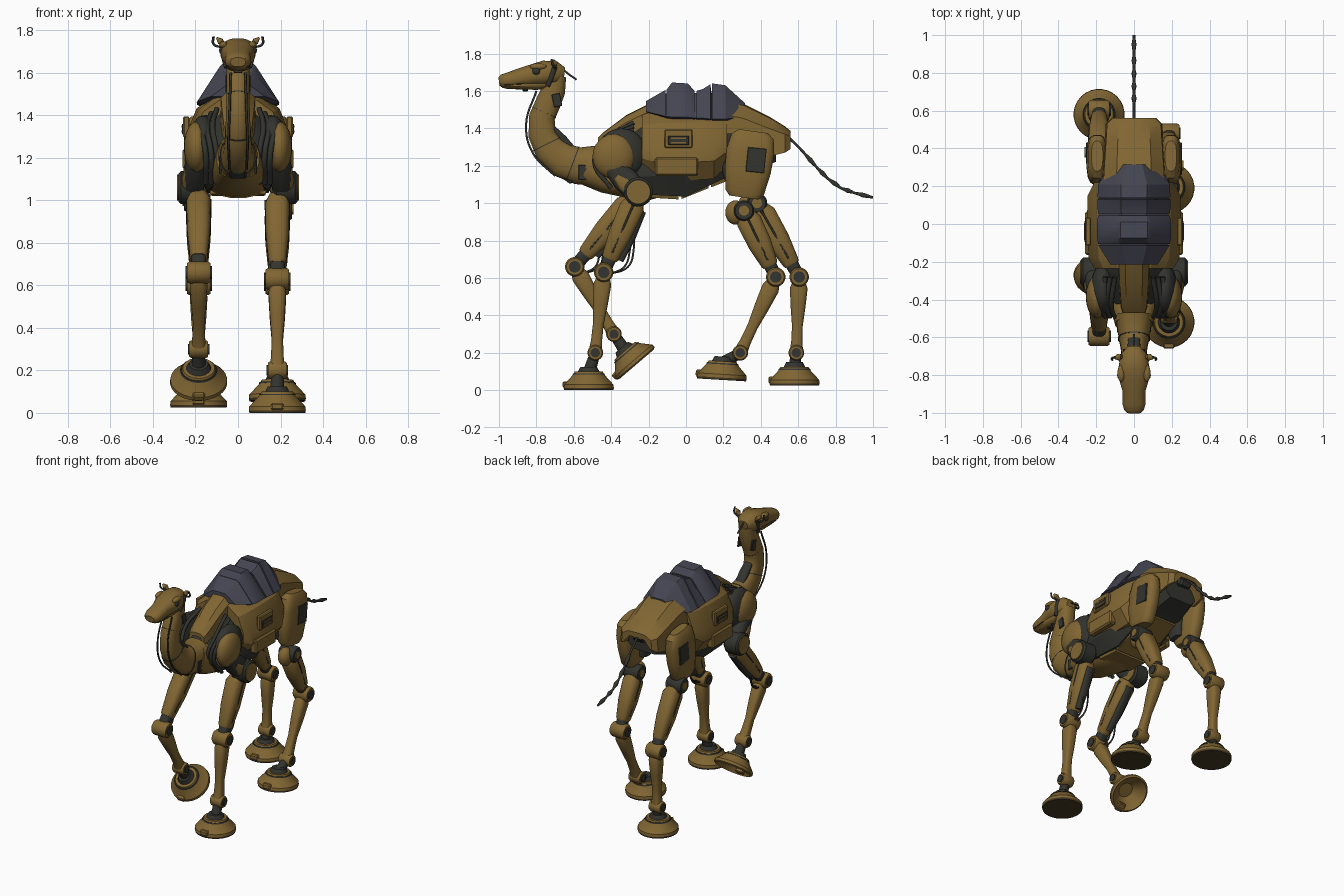
import bpy, bmesh, math
from mathutils import Vector, Matrix

if "Cube" in bpy.data.objects:
    bpy.data.objects.remove(bpy.data.objects["Cube"])


def material(name, r, g, b):
    m = bpy.data.materials.new(name)
    m.use_nodes = True
    m.diffuse_color = (r, g, b, 1)
    m.node_tree.nodes["Principled BSDF"].inputs["Base Color"].default_value = (r, g, b, 1)
    return m


BRONZE = material("bronze armour", .22, .133, .033)
DARK = material("dark mechanism", .033, .034, .028)
SLATE = material("slate saddle", .06, .06, .085)
SOLE = material("dark brown sole", .06, .042, .018)


def finish(bm, name, mat, angle=35):
    bmesh.ops.recalc_face_normals(bm, faces=bm.faces)
    mesh = bpy.data.meshes.new(name)
    bm.to_mesh(mesh)
    bm.free()
    obj = bpy.data.objects.new(name, mesh)
    bpy.context.collection.objects.link(obj)
    mesh.materials.append(mat)
    for o in bpy.context.selected_objects:
        o.select_set(False)
    obj.select_set(True)
    bpy.context.view_layer.objects.active = obj
    bpy.ops.object.shade_smooth_by_angle(angle=math.radians(angle))


def skin(bm, rings):
    n = len(rings[0])
    for a, b in zip(rings, rings[1:]):
        for i in range(n):
            j = (i + 1) % n
            bm.faces.new((a[i], a[j], b[j], b[i]))
    bm.faces.new(rings[0])
    bm.faces.new(rings[-1])


def sweep(name, pts, mat, sides=16, square=2, axis=None):
    """Skin rings along a path of (x, y, z, half width, half depth)."""
    bm = bmesh.new()
    path = [Vector(p[:3]) for p in pts]
    rings = []
    for i, p in enumerate(pts):
        t = axis or (path[min(i + 1, len(pts) - 1)] - path[max(i - 1, 0)]).normalized()
        ref = Vector((0, 1, 0)) if abs(t.x) > .8 else Vector((1, 0, 0))
        lat = (ref - t * ref.dot(t)).normalized()
        up = t.cross(lat)
        ring = []
        for k in range(sides):
            a = math.tau * (k + .5) / sides
            c, s = [math.copysign(abs(v) ** (2 / square), v) for v in (math.cos(a), math.sin(a))]
            ring.append(bm.verts.new(path[i] + lat * c * p[3] + up * s * p[4]))
        rings.append(ring)
    skin(bm, rings)
    finish(bm, name, mat)


def loft(name, stations, half, mat):
    """Skin a mirrored section along y; stations are (y, top, bottom, half width)."""
    bm = bmesh.new()
    section = half + [(-u, v) for u, v in reversed(half) if u]
    skin(bm, [[bm.verts.new((u * w, y, lo + v * (top - lo))) for u, v in section]
              for y, top, lo, w in stations])
    finish(bm, name, mat, 25)


def box(name, centre, size, mat, tilt=0):
    bm = bmesh.new()
    bmesh.ops.create_cube(bm, size=1)
    bmesh.ops.scale(bm, vec=size, verts=bm.verts)
    bmesh.ops.bevel(bm, geom=bm.edges[:], offset=min(size) * .2, segments=1, affect='EDGES')
    bm.transform(Matrix.Translation(centre) @ Matrix.Rotation(tilt, 4, 'X'))
    finish(bm, name, mat, 20)


def ball(name, centre, size, mat):
    bm = bmesh.new()
    bmesh.ops.create_uvsphere(bm, u_segments=20, v_segments=12, radius=1)
    bmesh.ops.scale(bm, vec=size, verts=bm.verts)
    bmesh.ops.translate(bm, vec=centre, verts=bm.verts)
    finish(bm, name, mat)


def pivot(name, x, y, z, r, half, mat=BRONZE, hub=DARK, core=.6):
    """Joint drum lying across x with a hub on each end."""
    sweep(name, [(x - half, y, z, r * .85, r * .85), (x - half * .8, y, z, r, r),
                 (x + half * .8, y, z, r, r), (x + half, y, z, r * .85, r * .85)], mat, 20)
    h = half + .006
    sweep(name + "_hub", [(x - h, y, z, r * core, r * core), (x + h, y, z, r * core, r * core)], hub)


def cable(name, pts, r=.008):
    curve = bpy.data.curves.new(name, 'CURVE')
    curve.dimensions = '3D'
    curve.bevel_depth, curve.bevel_resolution, curve.resolution_u = r, 1, 6
    sp = curve.splines.new('BEZIER')
    sp.bezier_points.add(len(pts) - 1)
    for bp, p in zip(sp.bezier_points, pts):
        bp.co = p
        bp.handle_left_type = bp.handle_right_type = 'AUTO'
    obj = bpy.data.objects.new(name, curve)
    bpy.context.collection.objects.link(obj)
    curve.materials.append(DARK)


def limb(name, a, b, shape, mat=BRONZE, square=3):
    """Limb segment; shape lists (fraction, half width, half depth)."""
    a, b = Vector(a), Vector(b)
    sweep(name, [(*a.lerp(b, f), w, d) for f, w, d in shape], mat, 16, square)


# Torso: dark core, side shell, rear cover, spine plate, belly plates and chest
HULL = [(0, 1), (.42, .97), (.78, .8), (1, .45), (1, .25), (.72, 0), (0, 0)]
loft("torso_core", [(-.46, 1.25, 1.1, .1), (-.36, 1.34, 1.07, .16), (-.2, 1.44, 1.045, .2),
                    (0, 1.48, 1.035, .2), (.2, 1.48, 1.13, .18), (.48, 1.36, 1.22, .12)], HULL, DARK)
loft("side_shell", [(-.235, 1.48, 1.16, .21), (-.18, 1.5, 1.13, .24), (0, 1.51, 1.12, .25),
                    (.15, 1.51, 1.13, .245), (.22, 1.5, 1.2, .21)], HULL, BRONZE)
COVER = [(0, 1), (.55, .97), (.95, .7), (1, 0), (.9, 0), (.5, .6), (0, .65)]
loft("rear_cover", [(.2, 1.55, 1.3, .17), (.31, 1.53, 1.27, .165), (.45, 1.46, 1.25, .155),
                    (.53, 1.41, 1.27, .15), (.56, 1.385, 1.29, .12)], COVER, BRONZE)
loft("spine_plate", [(-.47, 1.35, 1.28, .06), (-.44, 1.38, 1.29, .07), (-.32, 1.47, 1.34, .08),
                     (-.18, 1.54, 1.4, .085)], COVER, BRONZE)
PLATE = [(.8, 1), (1, .6), (.85, 0)]
for i, (y0, z0, y1, z1, w) in enumerate([(-.2, 1.03, -.04, 1.02, .15), (-.025, 1.022, .12, 1.08, .15),
                                         (.135, 1.085, .3, 1.15, .13)]):
    loft(f"belly_plate_{i}", [(y0, z0 + .09, z0, w), (y1, z1 + .09, z1, w * .95)], PLATE, BRONZE)
sweep("chest", [(0, -.08, 1.1, .12, .05), (0, -.2, 1.1, .14, .09), (0, -.3, 1.12, .14, .095),
                (0, -.42, 1.16, .13, .11), (0, -.53, 1.2, .1, .105)], BRONZE, 16, 2.5)
box("tail_mount", (0, .52, 1.34), (.09, .06, .06), DARK, -.6)

# Saddle: ribbed pads over a base
PAD = [(0, 1), (.36, 1), (.45, .9), (1, 0), (.9, -.05), (0, -.05)]
loft("saddle_base", [(-.21, 1.535, 1.49, .12), (-.1, 1.59, 1.46, .182), (.2, 1.59, 1.45, .182),
                     (.31, 1.53, 1.47, .12)], PAD, SLATE)
loft("saddle_front", [(-.215, 1.545, 1.49, .125), (-.11, 1.605, 1.465, .19)], PAD, SLATE)
loft("saddle_pad_front", [(-.105, 1.605, 1.465, .19), (-.075, 1.645, 1.46, .195), (.01, 1.64, 1.46, .195),
                          (.045, 1.6, 1.455, .19)], PAD, SLATE)
loft("saddle_pad_rear", [(.055, 1.6, 1.455, .19), (.09, 1.61, 1.455, .193), (.13, 1.635, 1.45, .193),
                         (.135, 1.6, 1.45, .185)], PAD, SLATE)
loft("saddle_back", [(.14, 1.64, 1.45, .193), (.21, 1.63, 1.45, .19), (.315, 1.535, 1.46, .12)], PAD, SLATE)

# Neck with dark seams, nape strip and throat cables
NECK = [(0, -.47, 1.2, .1, .11), (0, -.58, 1.2, .085, .1), (0, -.66, 1.23, .07, .095),
        (0, -.73, 1.29, .062, .085), (0, -.77, 1.37, .058, .075), (0, -.77, 1.46, .055, .07),
        (0, -.735, 1.54, .055, .068), (0, -.71, 1.6, .055, .065), (0, -.7, 1.68, .055, .06)]
sweep("neck", NECK, BRONZE, 20, 2.4)
for i in (1, 3, 5):
    a, b = Vector(NECK[i][:3]), Vector(NECK[i + 1][:3])
    w, d = NECK[i][3], NECK[i][4]
    limb(f"neck_seam_{i}", a.lerp(b, .3), a.lerp(b, .36), [(0, w, d), (1, w, d)], DARK, 2.4)
limb("nape_strip", (0, -.6, 1.285), (0, -.71, 1.4), [(0, .03, .015), (.5, .035, .02), (1, .03, .015)], DARK)
box("throat_panel", (0, -.66, 1.15), (.08, .03, .13), DARK, .95)

# Head
sweep("head", [(0, -.65, 1.69, .035, .035), (0, -.69, 1.695, .07, .062), (0, -.76, 1.695, .083, .068),
               (0, -.82, 1.685, .08, .058), (0, -.88, 1.672, .062, .052), (0, -.95, 1.657, .062, .042),
               (0, -.985, 1.652, .052, .036), (0, -1, 1.65, .035, .022)], BRONZE, 20, 2.4)
sweep("jaw", [(0, -.7, 1.65, .05, .035), (0, -.8, 1.637, .058, .032), (0, -.9, 1.63, .054, .022),
              (0, -.96, 1.627, .048, .016), (0, -.98, 1.627, .03, .01)], BRONZE, 16, 2.4)
sweep("mouth_line", [(0, -.87, 1.638, .063, .004), (0, -.97, 1.634, .056, .004)], DARK)
box("chin_fitting", (0, -.86, 1.608), (.04, .03, .02), DARK)
cable("nape_antenna", [(0, -.68, 1.74), (0, -.64, 1.7), (0, -.585, 1.66)], .006)

# Tail: beaded dark cord
TAIL = [(.53, 1.37), (.63, 1.27), (.7, 1.19), (.76, 1.13), (.83, 1.08), (.9, 1.055), (1, 1.03)]
cable("tail", [(0, y, z) for y, z in TAIL], .008)
for i in range(1, len(TAIL) - 1):
    limb(f"tail_bead_{i}", (0, *TAIL[i]), (0, *TAIL[i + 1]),
         [(.1, .007, .007), (.5, .013, .013), (.9, .007, .007)], DARK)

# Mirrored details: face, ears, neck, side panels, shoulders and hips
for s, tag in ((1, "left"), (-1, "right")):
    ball(f"{tag}_eye", (s * .077, -.8, 1.705), (.012, .022, .018), DARK)
    ball(f"{tag}_brow", (s * .068, -.79, 1.73), (.02, .045, .018), BRONZE)
    limb(f"{tag}_cheek_strap", (s * .06, -.7, 1.73), (s * .052, -.74, 1.625),
         [(0, .02, .014), (.5, .024, .016), (1, .014, .012)], DARK)
    ball(f"{tag}_nostril", (s * .03, -.988, 1.665), (.01, .012, .006), DARK)
    limb(f"{tag}_ear", (s * .065, -.7, 1.73), (s * .1, -.71, 1.765),
         [(0, .008, .008), (.5, .015, .018), (1, .004, .006)])
    cable(f"{tag}_ear_curl", [(s * .08, -.7, 1.72), (s * .115, -.71, 1.735), (s * .115, -.72, 1.77)], .006)
    box(f"{tag}_neck_patch", (s * .053, -.69, 1.55), (.012, .045, .07), DARK, .2)
    box(f"{tag}_neck_base_patch", (s * .084, -.555, 1.165), (.012, .04, .08), DARK)
    cable(f"{tag}_throat_cable", [(s * .035, -.8, 1.6), (s * .04, -.855, 1.42), (s * .045, -.82, 1.27),
                                  (s * .04, -.7, 1.145)], .006)
    box(f"{tag}_upper_panel", (s * .243, -.04, 1.345), (.03, .15, .1), BRONZE)
    box(f"{tag}_vent", (s * .257, -.04, 1.335), (.012, .11, .05), DARK)
    for k in (-1, 1):
        box(f"{tag}_vent_slat", (s * .262, -.04, 1.335 + k * .012), (.008, .09, .01), BRONZE)
    box(f"{tag}_lower_panel", (s * .235, -.05, 1.195), (.05, .23, .1), BRONZE)
    ball(f"{tag}_shoulder_ring", (s * .165, -.345, 1.265), (.065, .135, .135), DARK)
    ball(f"{tag}_shoulder", (s * .195, -.385, 1.25), (.06, .115, .12), BRONZE)
    limb(f"{tag}_shoulder_arm", (s * .19, -.4, 1.2), (s * .215, -.25, 1.05),
         [(0, .05, .05), (.5, .055, .07), (1, .05, .06)], DARK)
    limb(f"{tag}_arm_plate", (s * .225, -.37, 1.14), (s * .235, -.27, 1.05),
         [(0, .03, .02), (.4, .035, .04), (1, .03, .04)])
    pivot(f"{tag}_elbow", s * .225, -.255, 1.06, .078, .055, DARK, BRONZE, .8)
    for k in range(3):
        x = s * (.1 + k * .026)
        cable(f"{tag}_chest_hose", [(x, -.28, 1.43 - k * .02), (x + s * .02, -.43, 1.34),
                                    (x, -.49, 1.22), (x, -.4, 1.08)], .013)
    limb(f"{tag}_thigh", (s * .195, .36, 1.385), (s * .195, .31, 1.03),
         [(0, .03, .08), (.08, .048, .115), (.3, .056, .13), (.6, .056, .125), (.92, .05, .105), (1, .04, .08)])
    box(f"{tag}_thigh_patch", (s * .247, .375, 1.23), (.012, .1, .13), DARK, -.1)
    limb(f"{tag}_hip_core", (s * .13, .25, 1.37), (s * .15, .27, 1.08),
         [(0, .05, .06), (.5, .05, .08), (1, .04, .05)], DARK)


def foot(tag, base, normal, ankle, cupped):
    base, n, ankle = Vector(base), Vector(normal).normalized(), Vector(ankle)

    def rings(*profile):
        return [(*(base + n * h), r, r) for h, r in profile]
    hollow = [(.07, .05), (.03, .1), (.004, .122)] if cupped else []
    if not cupped:
        sweep(tag + "_sole", rings((0, .132), (.012, .135)), SOLE, 28)
    sweep(tag + "_hoof", rings(*hollow, (.012, .135), (.03, .133), (.085, .082), (.1, .075)),
          BRONZE, 28, axis=n)
    sweep(tag + "_hoof_band", rings((.083, .088), (.09, .084)), DARK, 28)
    sweep(tag + "_collar", rings((.1, .058), (.125, .045)), DARK)
    limb(tag + "_post", base + n * .09, ankle, [(0, .035, .035), (1, .028, .028)], DARK, 2)
    front = Vector((0, -n.z, n.y))
    box(tag + "_toe", base + n * .03 + front * .11, (.06, .06, .035), BRONZE, math.atan2(-n.y, n.z))


# Legs: (tag, side, hind, upper pivot, knee, ankle, foot base, foot normal) in y, z
LEGS = [("front_left", 1, False, (-.26, 1.04), (-.44, .63), (-.485, .2), (-.52, 0), (0, 1)),
        ("front_right", -1, False, (-.27, 1.04), (-.595, .66), (-.385, .3), (-.262, .135), (-.65, .76)),
        ("hind_left", 1, True, (.31, .96), (.48, .605), (.29, .2), (.19, .055), (.06, 1)),
        ("hind_right", -1, True, (.38, 1), (.605, .605), (.59, .2), (.58, .025), (0, 1))]
for tag, s, hind, top, knee, ankle, base, normal in LEGS:
    x = s * .185
    A, K, F = (Vector((x, *p)) for p in (top, knee, ankle))
    limb(tag + "_upper", A, K, [(.05, .04, .045), (.15, .058, .068), (.5, .055, .064), (.8, .042, .046),
                                (.83, .036, .04)])
    limb(tag + "_upper_core", A, K, [(.1, .061, .012), (.4, .058, .012), (.75, .046, .01)], DARK)
    limb(tag + "_knee_link", A, K, [(.8, .036, .036), (1, .036, .034)], DARK)
    limb(tag + "_lower", K, F, [(.08, .036, .038), (.15, .042, .048), (.4, .036, .04), (.65, .027, .029),
                                (.85, .03, .03), (.95, .035, .035)])
    pivot(tag + "_knee", x, *knee, .052, .056)
    pivot(tag + "_ankle", x, *ankle, .042, .045)
    foot(tag, (x, *base), (0, *normal), F, tag == "front_right")
    if hind:
        pivot(tag + "_stifle", s * .195, *top, .055, .06, DARK, BRONZE, .5)
        ball(tag + "_stifle_cap", (s * .19, top[0] - .045, top[1] - .01), (.045, .055, .065), BRONZE)
    else:
        back = Vector((0, .05, -.02))
        limb(tag + "_piston", A + back, K + back, [(.15, .03, .025), (.5, .03, .03), (.8, .02, .02)], DARK)
        for k in (0, .02):
            cable(tag + "_hose", [(x - k, top[0] - .03, .96), (x - k, knee[0] + .14 + k, .75),
                                  (x - k, knee[0] + .11 + k, .66), (x - k, knee[0] + .03, .62)], .006)
